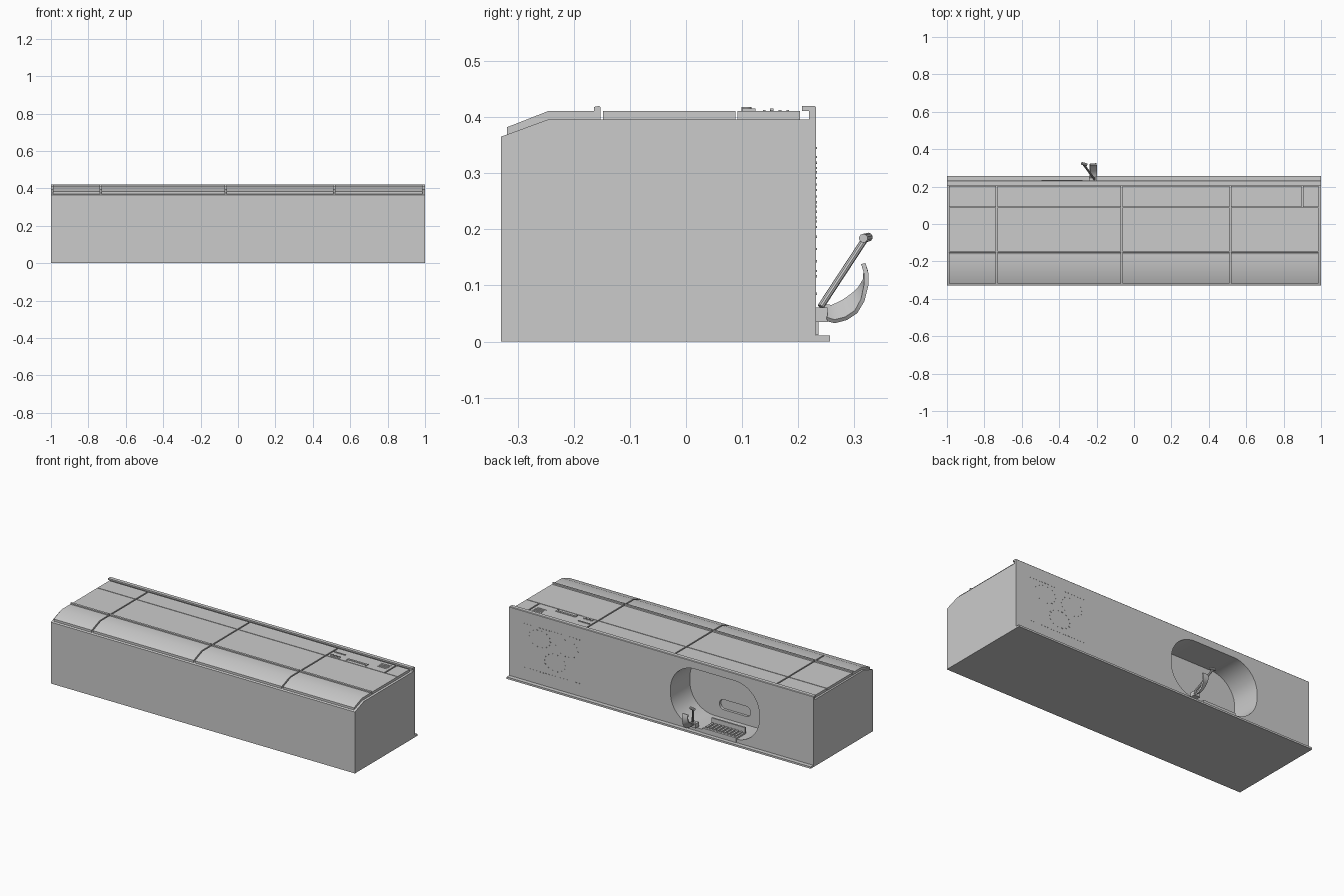
import bpy, bmesh, math
from mathutils import Vector, Matrix

cube = bpy.data.objects.get("Cube")
if cube:
    bpy.data.objects.remove(cube)

grey = bpy.data.materials.new("plain grey")
grey.use_nodes = True
grey.diffuse_color = (0.6, 0.6, 0.6, 1)
grey.node_tree.nodes["Principled BSDF"].inputs["Base Color"].default_value = (0.6, 0.6, 0.6, 1)


def finish(name, bm, smooth=False):
    bmesh.ops.recalc_face_normals(bm, faces=bm.faces)
    mesh = bpy.data.meshes.new(name)
    bm.to_mesh(mesh)
    bm.free()
    mesh.materials.append(grey)
    ob = bpy.data.objects.new(name, mesh)
    bpy.context.collection.objects.link(ob)
    if smooth:
        smooth_edges(ob)
    return ob


def activate(ob):
    bpy.ops.object.select_all(action='DESELECT')
    ob.select_set(True)
    bpy.context.view_layer.objects.active = ob


def smooth_edges(ob):
    activate(ob)
    bpy.ops.object.shade_smooth_by_angle(angle=math.radians(35))


def add_prism(bm, points, offset):
    """Extrude a closed outline of 3D points along an offset."""
    face = bm.faces.new([bm.verts.new(p) for p in points])
    ext = bmesh.ops.extrude_face_region(bm, geom=[face])
    moved = [v for v in ext["geom"] if isinstance(v, bmesh.types.BMVert)]
    bmesh.ops.translate(bm, verts=moved, vec=offset)


def side_prism(name, profile, x0, x1, smooth=False):
    bm = bmesh.new()
    add_prism(bm, [(x0, y, z) for y, z in profile], (x1 - x0, 0, 0))
    return finish(name, bm, smooth)


def box(name, x0, x1, y0, y1, z0, z1):
    return side_prism(name, [(y0, z0), (y1, z0), (y1, z1), (y0, z1)], x0, x1)


def rounded_block(name, x0, x1, z0, z1, r, y0, y1, steps=12):
    pts = []
    corners = [(x1 - r, z1 - r), (x0 + r, z1 - r), (x0 + r, z0 + r), (x1 - r, z0 + r)]
    for i, (cx, cz) in enumerate(corners):
        for k in range(steps):
            a = math.pi / 2 * (i + k / (steps - 1))
            pts.append((cx + r * math.cos(a), y0, cz + r * math.sin(a)))
    bm = bmesh.new()
    add_prism(bm, pts, (0, y1 - y0, 0))
    return finish(name, bm)


def cut(target, cutter):
    mod = target.modifiers.new("cut", 'BOOLEAN')
    mod.operation = 'DIFFERENCE'
    mod.solver = 'EXACT'
    mod.object = cutter
    activate(target)
    bpy.ops.object.modifier_apply(modifier=mod.name)
    bpy.data.objects.remove(cutter)


def rod(name, a, b, r, sides=10):
    a, b = Vector(a), Vector(b)
    bm = bmesh.new()
    turn = (b - a).to_track_quat('Z', 'Y').to_matrix().to_4x4()
    bmesh.ops.create_cone(bm, cap_ends=True, segments=sides, radius1=r, radius2=r,
                          depth=(b - a).length, matrix=Matrix.Translation((a + b) / 2) @ turn)
    return finish(name, bm, True)


# Main body with the recessed bay and its wall slot
body = side_prism("body", [(-0.33, 0), (0.232, 0), (0.232, 0.396),
                           (-0.245, 0.396), (-0.33, 0.365)], -1, 1)
cut(body, rounded_block("bay_cutter", -0.645, -0.06, 0.03, 0.375, 0.16, 0.05, 0.3))
cut(body, rounded_block("slot_cutter", -0.46, -0.255, 0.08, 0.14, 0.029, 0.035, 0.1))
smooth_edges(body)

# Rails along the rear face
box("base_ledge", -1, 1, 0.23, 0.257, 0, 0.011)
side_prism("rear_roof_rail", [(0.219, 0.39), (0.232, 0.39), (0.232, 0.417), (0.229, 0.42),
                              (0.207, 0.42), (0.207, 0.411), (0.219, 0.411)], -1, 1)

# Roof panels in three rows, separated by narrow gaps
gap = 0.004
front_profile = [(-0.319, 0.369), (-0.245, 0.396), (-0.152, 0.396), (-0.152, 0.417),
                 (-0.155, 0.42), (-0.164, 0.418), (-0.164, 0.411), (-0.245, 0.411),
                 (-0.319, 0.382)]
columns = [-0.992, -0.735, -0.065, 0.515, 0.99]
rear_columns = columns[:-1] + [0.9, columns[-1]]
for x0, x1 in zip(columns, columns[1:]):
    side_prism("front_roof_panel", front_profile, x0 + gap, x1 - gap, True)
    box("middle_roof_panel", x0 + gap, x1 - gap, -0.148, 0.088, 0.395, 0.411)
for x0, x1 in zip(rear_columns, rear_columns[1:]):
    box("rear_roof_panel", x0 + gap, x1 - gap, 0.092, 0.203, 0.395, 0.411)

# Controls on the roof
for x in (0.545, 0.567, 0.589):
    rod("roof_button", (x, 0.108, 0.41), (x, 0.108, 0.418), 0.009, 14)
box("roof_switch_strip", 0.525, 0.6, 0.15, 0.156, 0.41, 0.415)
box("roof_grab_bar", 0.64, 0.77, 0.112, 0.124, 0.41, 0.415)
for x in (0.64, 0.765):
    box("grab_bar_end", x, x + 0.006, 0.1, 0.112, 0.41, 0.415)
for k in range(4):
    y = 0.137 + 0.014 * k
    box("roof_vent_slat", 0.82, 0.88, y, y + 0.005, 0.41, 0.413)

# Ribbed tray at the mouth of the bay
box("tray", -0.495, -0.275, 0.15, 0.236, 0.012, 0.04)
box("tray_back", -0.495, -0.275, 0.145, 0.155, 0.03, 0.07)
for k in range(9):
    x = -0.485 + 0.0235 * k
    box("tray_rib", x, x + 0.012, 0.16, 0.225, 0.04, 0.047)

# Bracket with slanted arm and grip
box("bracket", -0.24, -0.2, 0.22, 0.252, 0.035, 0.061)
rod("arm", (-0.212, 0.24, 0.062), (-0.272, 0.322, 0.187), 0.006)
rod("arm_grip", (-0.282, 0.325, 0.186), (-0.25, 0.316, 0.184), 0.008)

# Curved scoop: a ribbon whose inner edge lifts near the bracket
path = [(0.25, 0.04, 0.024), (0.265, 0.036, 0.026), (0.285, 0.041, 0.03), (0.303, 0.053, 0.03),
        (0.315, 0.074, 0.022), (0.321, 0.1, 0.01), (0.321, 0.122, 0.004), (0.316, 0.139, 0)]
bm = bmesh.new()
pairs = [(bm.verts.new((-0.2, y, z)), bm.verts.new((-0.236, y - lift * 0.2, z + lift)))
         for y, z, lift in path]
for (a, b), (c, d) in zip(pairs, pairs[1:]):
    bm.faces.new((a, b, d, c))
scoop = finish("scoop", bm)
solid = scoop.modifiers.new("thickness", 'SOLIDIFY')
solid.thickness = 0.008
solid.offset = 0
activate(scoop)
bpy.ops.object.modifier_apply(modifier=solid.name)
smooth_edges(scoop)

# Small studs on the rear face: two rows and three rings
spots = []
for z in (0.345, 0.085):
    spots += [(0.9 - 0.02 * k, z) for k in range(19)]
for cx, cz in ((0.8, 0.28), (0.62, 0.27), (0.7, 0.165)):
    for k in range(14):
        a = math.tau * k / 14
        spots.append((cx + 0.07 * math.cos(a), cz + 0.05 * math.sin(a)))
bm = bmesh.new()
for x, z in spots:
    add_prism(bm, [(x - 0.004, 0.231, z - 0.002), (x + 0.004, 0.231, z - 0.002),
                   (x + 0.004, 0.231, z + 0.002), (x - 0.004, 0.231, z + 0.002)], (0, 0.0025, 0))
finish("rear_studs", bm)
